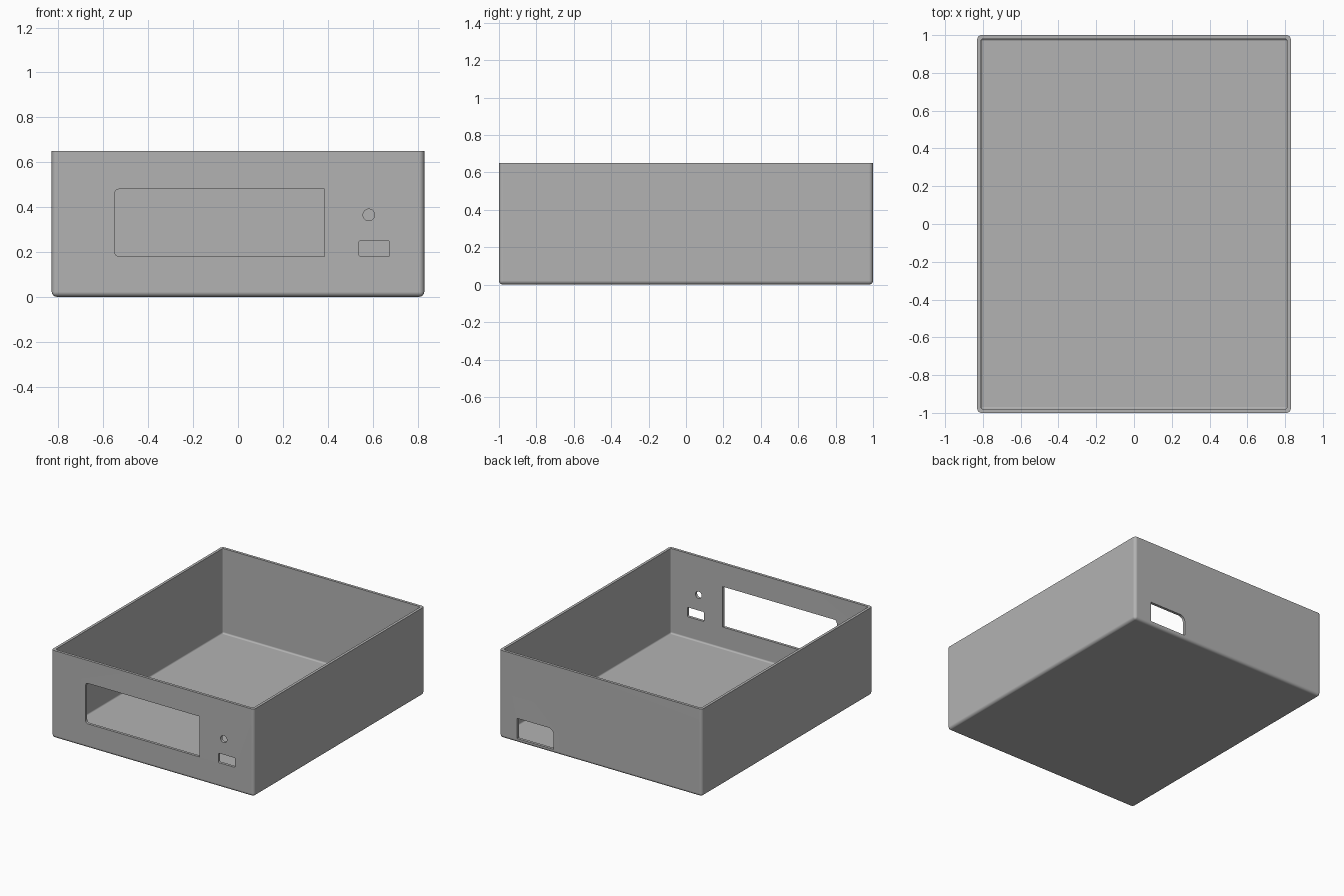
import bpy
import bmesh
import math

if "Cube" in bpy.data.objects:
    bpy.data.objects.remove(bpy.data.objects["Cube"], do_unlink=True)

HALF_X, HALF_Y, HEIGHT = 0.83, 1.0, 0.65
WALL = 0.02

grey = bpy.data.materials.new("matte grey")
grey.use_nodes = True
grey.diffuse_color = (0.45, 0.45, 0.45, 1)
grey.node_tree.nodes["Principled BSDF"].inputs["Base Color"].default_value = grey.diffuse_color


def new_object(name, bm):
    bmesh.ops.recalc_face_normals(bm, faces=bm.faces[:])
    mesh = bpy.data.meshes.new(name)
    bm.to_mesh(mesh)
    bm.free()
    mesh.materials.append(grey)
    obj = bpy.data.objects.new(name, mesh)
    bpy.context.collection.objects.link(obj)
    return obj


def block(name, low, high, radius=0, rounded=lambda a, b: False):
    """Box between two corners, with the edges chosen by the rule rounded."""
    bm = bmesh.new()
    bmesh.ops.create_cube(bm, size=1)
    for v in bm.verts:
        v.co = [(a + b) / 2 + c * (b - a) for a, b, c in zip(low, high, v.co)]
    edges = [e for e in bm.edges if rounded(e.verts[0].co, e.verts[1].co)]
    if edges:
        bmesh.ops.bevel(bm, geom=edges, offset=radius, offset_type='OFFSET',
                        segments=4, profile=0.5, affect='EDGES')
    return new_object(name, bm)


def round_cutter(name, x, y, z, radius):
    bm = bmesh.new()
    bmesh.ops.create_cone(bm, cap_ends=True, segments=32, radius1=radius,
                          radius2=radius, depth=0.2)
    for v in bm.verts:
        v.co = (x + v.co.x, y + v.co.z, z + v.co.y)
    return new_object(name, bm)


def below_rim(a, b):
    """All edges except the four around the top."""
    return min(a.z, b.z) < HEIGHT / 2


# Open tray: rounded outer block hollowed by a rounded inner block
case = block("open_case", (-HALF_X, -HALF_Y, 0), (HALF_X, HALF_Y, HEIGHT), 0.022, below_rim)
cutters = [block("inside_cutter", (WALL - HALF_X, WALL - HALF_Y, WALL),
                 (HALF_X - WALL, HALF_Y - WALL, HEIGHT + 0.1), 0.012, below_rim)]


# Front openings: display window, button hole and socket slot
def window_left(a, b):
    return max(a.x, b.x) < -0.5 and abs(a.y - b.y) > 0.1


front, back = -HALF_Y, HALF_Y
cutters += [
    block("window_cutter", (-0.55, front - 0.1, 0.18), (0.385, front + 0.1, 0.48), 0.02, window_left),
    block("slot_cutter", (0.54, front - 0.1, 0.18), (0.675, front + 0.1, 0.25), 0.006,
          lambda a, b: abs(a.y - b.y) > 0.1),
    round_cutter("button_hole_cutter", 0.583, front, 0.365, 0.026),
]


# Rear opening with one rounded upper corner
def rear_corner(a, b):
    return abs(a.y - b.y) > 0.1 and a.z > 0.1 and a.x < 0.5


cutters.append(block("rear_port_cutter", (0.385, back - 0.1, 0.03), (0.685, back + 0.1, 0.18),
                     0.04, rear_corner))

# Cut every opening, then bake the result and drop the cutters
bpy.context.view_layer.objects.active = case
case.select_set(True)
for cutter in cutters:
    cutter.hide_render = True
    cut = case.modifiers.new(cutter.name, 'BOOLEAN')
    cut.operation = 'DIFFERENCE'
    cut.solver = 'EXACT'
    cut.object = cutter
    bpy.ops.object.modifier_apply(modifier=cut.name)
    bpy.data.objects.remove(cutter, do_unlink=True)

bpy.ops.object.shade_smooth_by_angle(angle=math.radians(35))
weighted = case.modifiers.new("flat walls", 'WEIGHTED_NORMAL')
weighted.keep_sharp = True
